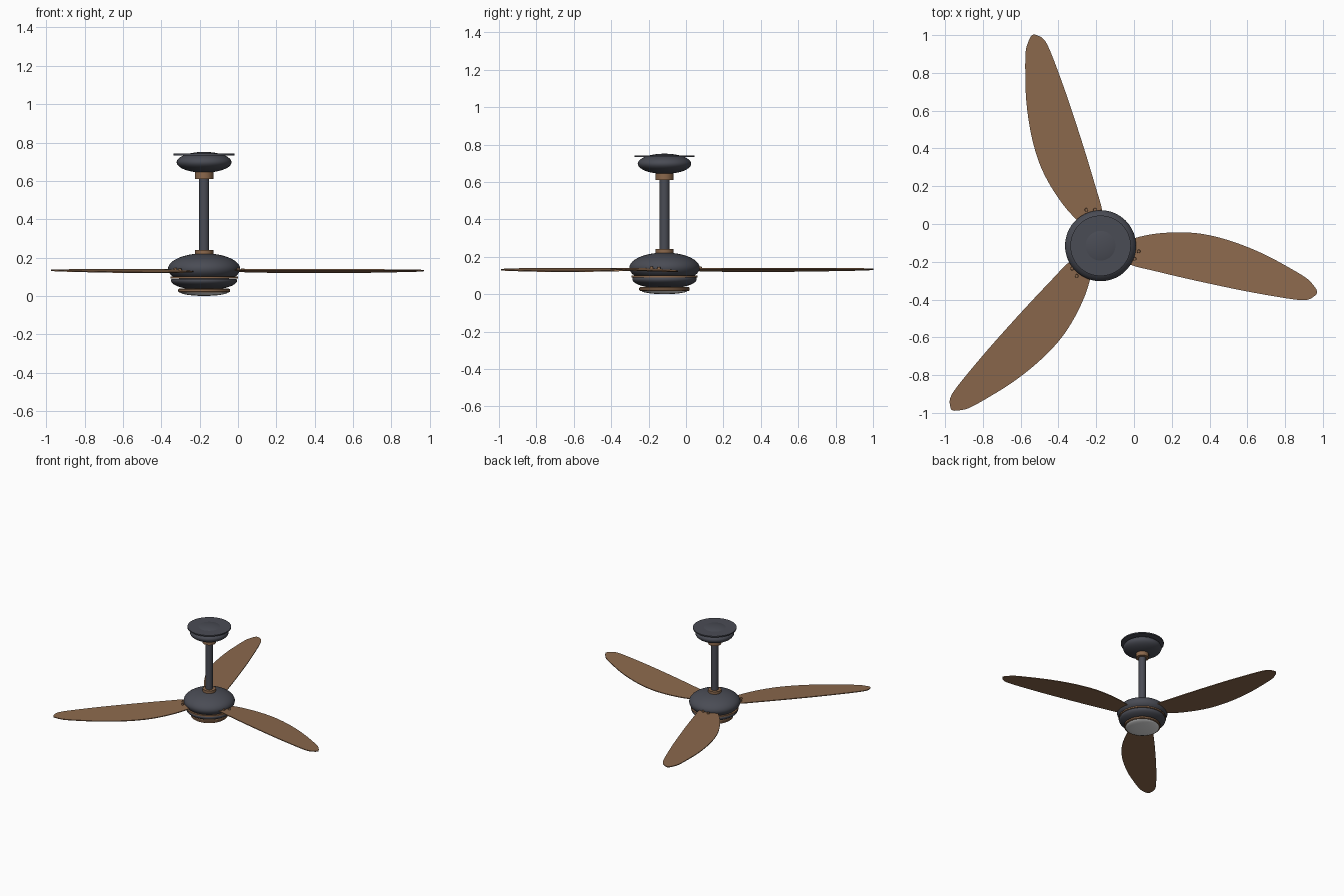
import bpy, bmesh, math
from mathutils import Vector

if "Cube" in bpy.data.objects:
    bpy.data.objects.remove(bpy.data.objects["Cube"])

CX, CY = -0.177, -0.115   # fan axis


def material(name, rgb):
    m = bpy.data.materials.new(name)
    m.diffuse_color = (*rgb, 1)
    m.use_nodes = True
    m.node_tree.nodes["Principled BSDF"].inputs["Base Color"].default_value = m.diffuse_color
    return m


CHARCOAL = material("charcoal metal", (0.068, 0.072, 0.09))
WOOD = material("brown wood", (0.26, 0.14, 0.073))
LENS = material("white lens", (0.8, 0.8, 0.8))


def finish(name, bm, mat, angle=35):
    bmesh.ops.recalc_face_normals(bm, faces=bm.faces)
    me = bpy.data.meshes.new(name)
    bm.to_mesh(me)
    bm.free()
    me.materials.append(mat)
    ob = bpy.data.objects.new(name, me)
    bpy.context.collection.objects.link(ob)
    bpy.ops.object.select_all(action='DESELECT')
    ob.select_set(True)
    bpy.context.view_layer.objects.active = ob
    bpy.ops.object.shade_smooth_by_angle(angle=math.radians(angle))
    ob.location = (CX, CY, 0)
    return ob


def lathe(name, profile, mat, steps=64):
    """Revolve (radius, z) points around the fan axis."""
    bm = bmesh.new()
    vs = [bm.verts.new((r, 0, z)) for r, z in profile]
    es = [bm.edges.new(p) for p in zip(vs, vs[1:])]
    bmesh.ops.spin(bm, geom=vs + es, axis=(0, 0, 1), cent=(0, 0, 0),
                   angle=math.tau, steps=steps)
    bmesh.ops.remove_doubles(bm, verts=bm.verts, dist=1e-5)
    return finish(name, bm, mat)


def arc(r, zc, h, a0, a1, n=18):
    """Elliptic profile between two latitudes in degrees."""
    return [(max(0, r * math.cos(t)), zc + h * math.sin(t))
            for t in (math.radians(a0 + (a1 - a0) * i / n) for i in range(n + 1))]


def disc(r, z0, z1):
    return [(0, z0), (r, z0), (r, z1), (0, z1)]


# Ceiling mount and rod
lathe("canopy", arc(0.143, 0.697, 0.054, -90, 90, 28), CHARCOAL)
lathe("ceiling_plate", disc(0.16, 0.733, 0.742), CHARCOAL)
lathe("upper_collar", disc(0.048, 0.61, 0.645), WOOD)
lathe("down_rod", disc(0.027, 0.2, 0.66), CHARCOAL, 32)
lathe("lower_collar", disc(0.048, 0.205, 0.24), WOOD)

# Motor housing
lathe("motor_housing", arc(0.188, 0.141, 0.081, 90, -32, 24) + [(0, 0.098)], CHARCOAL)
lathe("trim_band", disc(0.176, 0.09, 0.1), WOOD)
lathe("lower_bowl", [(0, 0.092)] + arc(0.172, 0.08, 0.05, 10, -65, 14) + [(0, 0.035)], CHARCOAL)
lathe("light_ring", [(0, 0.018), (0.13, 0.018), (0.135, 0.022), (0.135, 0.034),
                     (0.13, 0.038), (0, 0.038)], WOOD)
lathe("light_lens", [(0, 0.02)] + arc(0.125, 0.02, 0.02, 0, -90, 12), LENS)

# Blade outline around the axis: root, curved edge, tip, straight edge
OUTLINE = [(0.12, 0.02), (0.19, 0.043), (0.28, 0.062), (0.40, 0.071), (0.52, 0.065),
           (0.64, 0.040), (0.76, 0.000), (0.88, -0.052), (1.00, -0.117),
           (1.08, -0.165), (1.115, -0.195), (1.147, -0.243), (1.125, -0.272),
           (1.095, -0.286), (1.05, -0.287), (0.95, -0.273), (0.75, -0.237),
           (0.50, -0.184), (0.30, -0.137), (0.15, -0.098), (0.10, -0.05)]
AXIS = math.radians(-12)


def pitch_z(x, y):
    """Height of the tilted blade plane: the straight edge rides higher."""
    v = -x * math.sin(AXIS) + y * math.cos(AXIS)
    return 0.130 - 0.06 * (v - 0.03)


def smooth_loop(pts, n=4):
    out, k = [], len(pts)
    for i in range(k):
        a, b, c, d = (Vector(pts[(i + j) % k]) for j in (-1, 0, 1, 2))
        for s in range(n):
            t = s / n
            out.append(0.5 * (2 * b + (c - a) * t + (2 * a - 5 * b + 4 * c - d) * t * t
                              + (3 * b - a - 3 * c + d) * t ** 3))
    return out


for i in range(3):
    turn = i * math.tau / 3
    # Thin pitched blade
    bm = bmesh.new()
    face = bm.faces.new([bm.verts.new((x, y, pitch_z(x, y) - 0.003))
                         for x, y in smooth_loop(OUTLINE)])
    res = bmesh.ops.extrude_face_region(bm, geom=[face], use_keep_orig=True)
    bmesh.ops.translate(bm, vec=(0, 0, 0.006),
                        verts=[g for g in res["geom"] if isinstance(g, bmesh.types.BMVert)])
    finish(f"blade_{i + 1}", bm, WOOD).rotation_euler.z = turn
    # Blade screws
    bm = bmesh.new()
    for x, y in ((0.202, -0.03), (0.18, -0.07)):
        made = bmesh.ops.create_cone(bm, cap_ends=True, segments=16,
                                     radius1=0.01, radius2=0.008, depth=0.014)
        bmesh.ops.translate(bm, vec=(x, y, pitch_z(x, y) + 0.006), verts=made["verts"])
    finish(f"blade_screws_{i + 1}", bm, WOOD).rotation_euler.z = turn
